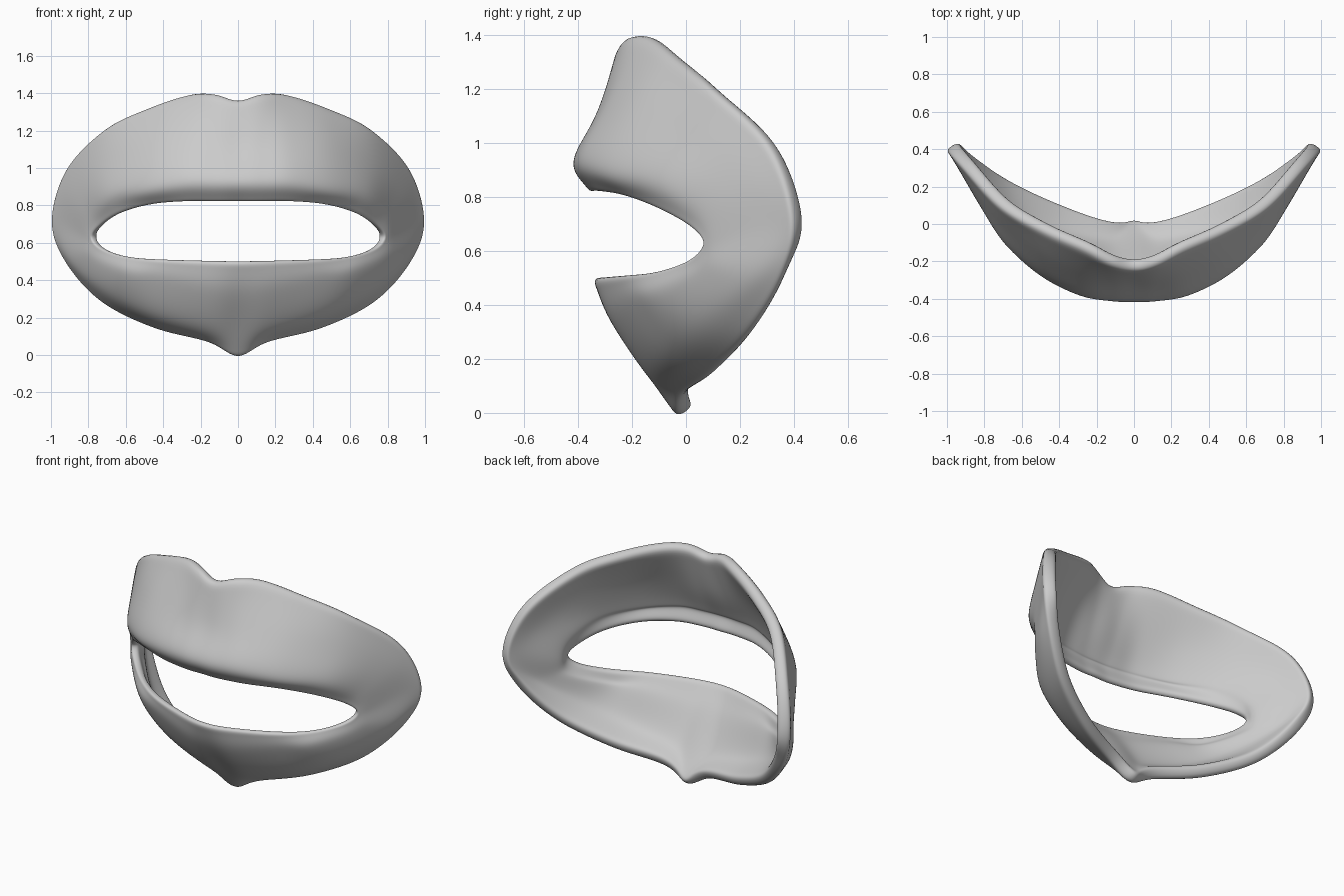
import bpy
from mathutils import Vector

if "Cube" in bpy.data.objects:
    bpy.data.objects.remove(bpy.data.objects["Cube"])

# Right-half cross-sections of the front surface, top centre to bottom centre,
# each running from the opening (first point) to the outer rim (last point)
SECTIONS = [
    [(0, -.35, .815), (0, -.42, .93), (0, -.325, 1.12), (0, -.25, 1.37)],
    [(.11, -.35, .815), (.12, -.415, .93), (.12, -.325, 1.12), (.13, -.22, 1.405)],
    [(.28, -.32, .815), (.29, -.385, .93), (.28, -.29, 1.13), (.27, -.14, 1.405)],
    [(.46, -.23, .80), (.50, -.28, .90), (.50, -.18, 1.11), (.49, -.04, 1.33)],
    [(.63, -.11, .755), (.69, -.11, .86), (.72, .00, 1.03), (.72, .09, 1.215)],
    [(.74, .01, .69), (.80, .06, .76), (.88, .20, .88), (.925, .31, 1.0)],
    [(.785, .06, .63), (.83, .12, .64), (.94, .30, .70), (1.005, .40, .72)],
    [(.73, .01, .57), (.80, .08, .53), (.89, .23, .50), (.93, .36, .50)],
    [(.60, -.10, .53), (.62, -.10, .44), (.69, .04, .33), (.74, .235, .28)],
    [(.42, -.22, .51), (.44, -.19, .40), (.46, -.07, .22), (.45, .10, .135)],
    [(.17, -.315, .50), (.17, -.27, .35), (.17, -.14, .15), (.16, -.01, .06)],
    [(0, -.345, .495), (0, -.28, .34), (0, -.135, .13), (0, -.03, -.02)],
]
# Share of full thickness at the four lanes, opening to outer rim
TAPER = [.35, .8, .72, .75]
AROUND, ACROSS = 5, 4


def spline(a, b, c, d, t):
    return 0.5 * (2 * b + (c - a) * t + (2 * a - 5 * b + 4 * c - d) * t * t
                  + (3 * b - a - 3 * c + d) * t ** 3)


def refine(pts, steps, closed):
    n = len(pts)
    if closed:
        get = lambda k: pts[k % n]
    else:
        ends = [2 * pts[0] - pts[1]] + pts + [2 * pts[-1] - pts[-2]]
        get = lambda k: ends[k + 1]
    out = [spline(get(k - 1), get(k), get(k + 1), get(k + 2), s / steps)
           for k in range(n if closed else n - 1) for s in range(steps)]
    return out if closed else out + [pts[-1]]


# Mirror the sections into a closed ring and refine both ways
half = [[Vector(p) for p in s] for s in SECTIONS]
left = [[Vector((-p.x, p.y, p.z)) for p in s] for s in half[-2:0:-1]]
ring = half + left
lanes = [refine([s[j] for s in ring], AROUND, True) for j in range(4)]
rows = [refine([lane[i] for lane in lanes], ACROSS, False) for i in range(len(lanes[0]))]

n, m = len(rows), len(rows[0])
verts = [p for row in rows for p in row]
faces = [(i * m + j, (i + 1) % n * m + j, (i + 1) % n * m + j + 1, i * m + j + 1)
         for i in range(n) for j in range(m - 1)]

# Muscle band around the mouth opening
mesh = bpy.data.meshes.new("mouth_ring_muscle")
mesh.from_pydata(verts, [], faces)
mesh.update()
band = bpy.data.objects.new("mouth_ring_muscle", mesh)
bpy.context.collection.objects.link(band)
for poly in mesh.polygons:
    poly.use_smooth = True

# Thickness towards the back, thin at the opening and fuller at the rim
group = band.vertex_groups.new(name="thickness")
for j, share in enumerate(refine(TAPER, ACROSS, False)):
    group.add([i * m + j for i in range(n)], share, 'REPLACE')
solid = band.modifiers.new("thickness", 'SOLIDIFY')
solid.thickness = 0.1
solid.offset = -1
solid.vertex_group = group.name
soft = band.modifiers.new("soft_rims", 'SUBSURF')
soft.levels = soft.render_levels = 2
